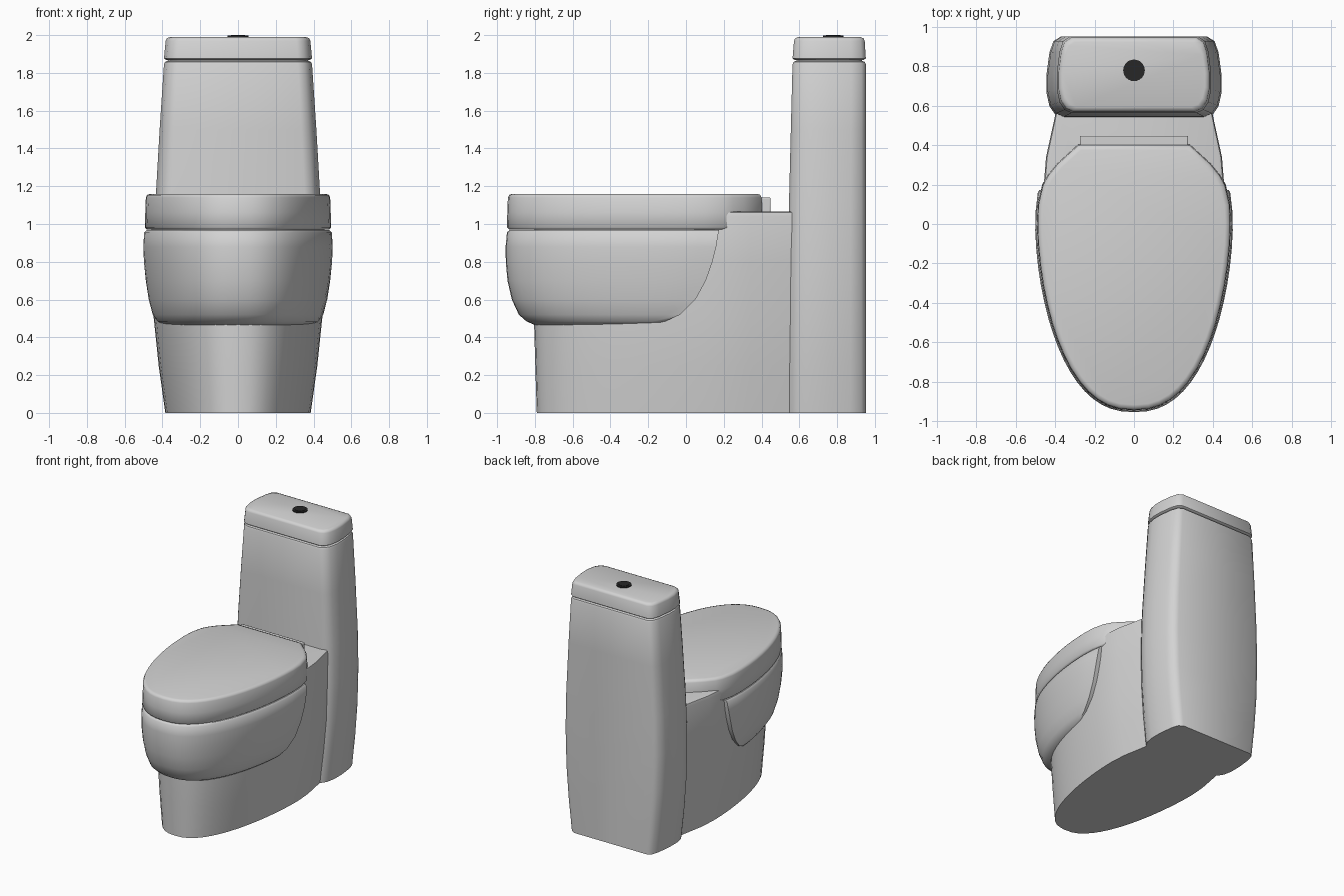
import bpy, bmesh, math

cube = bpy.data.objects.get("Cube")
if cube:
    bpy.data.objects.remove(cube, do_unlink=True)


def material(name, level, roughness):
    m = bpy.data.materials.new(name)
    m.use_nodes = True
    colour = (level, level, level, 1)
    m.diffuse_color = colour
    bsdf = m.node_tree.nodes["Principled BSDF"]
    bsdf.inputs["Base Color"].default_value = colour
    bsdf.inputs["Roughness"].default_value = roughness
    return m


ceramic = material("white ceramic", 0.65, 0.4)
dark = material("dark button", 0.02, 0.5)


def finish(obj, mat, angle=35):
    obj.data.materials.append(mat)
    bpy.ops.object.select_all(action='DESELECT')
    obj.select_set(True)
    bpy.context.view_layer.objects.active = obj
    bpy.ops.object.shade_smooth_by_angle(angle=math.radians(angle))


def loft(name, rings, mat=ceramic, angle=35):
    """Skin mirrored half outlines; each ring is (z, half outline)."""
    bm = bmesh.new()
    loops = []
    for z, half in rings:
        other = [(-x, y) for x, y in reversed(half) if x > 1e-5]
        loops.append([bm.verts.new((x, y, z)) for x, y in half + other])
    for a, b in zip(loops, loops[1:]):
        n = len(a)
        for i in range(n):
            j = (i + 1) % n
            bm.faces.new((a[i], a[j], b[j], b[i]))
    bm.faces.new(loops[0][::-1])
    bm.faces.new(loops[-1])
    bmesh.ops.recalc_face_normals(bm, faces=bm.faces)
    mesh = bpy.data.meshes.new(name)
    bm.to_mesh(mesh)
    bm.free()
    obj = bpy.data.objects.new(name, mesh)
    bpy.context.collection.objects.link(obj)
    finish(obj, mat, angle)
    return obj


def nose(u):
    """Half width of the rounded front, u from 0 (widest) to 1 (tip)."""
    return max(0.0, 1 - u ** 1.8) ** 0.42


def front_arc(width, y_wide, y_tip, n=14):
    pts = []
    for k in range(n + 1):
        u = math.cos(math.pi / 2 * k / n)
        x = 0.0 if k == 0 else width * nose(u)
        pts.append((x, y_wide + (y_tip - y_wide) * u))
    return pts


# Pedestal, flaring upwards and running back into the tank
def pedestal_half(width, tip):
    return front_arc(width, 0.2, tip) + [(width * 0.975, 0.34), (width * 0.87, 0.56)]


loft("pedestal", [(z, pedestal_half(w, t)) for z, w, t in [
    (0, 0.385, -0.79), (0.25, 0.42, -0.798), (0.5, 0.446, -0.805),
    (0.8, 0.456, -0.805), (1.04, 0.458, -0.8), (1.06, 0.452, -0.795),
    (1.066, 0.437, -0.78)]])


# Bowl, bulging out of the pedestal with a curved rear edge
def bowl_half(width, tip, end, n=18):
    pts = []
    for k in range(n + 1):
        y = tip + (end - tip) * (1 - math.cos(math.pi / 2 * k / n))
        x = width * (nose(y / tip) if y < 0 else 1 - 1.05 * y * y)
        pts.append((0.0 if k == 0 else x, y))
    return pts


loft("bowl", [(z, bowl_half(w, t, e)) for z, w, t, e in [
    (0.465, 0.405, -0.8, -0.2), (0.485, 0.432, -0.845, -0.11),
    (0.52, 0.452, -0.885, -0.03), (0.6, 0.473, -0.922, 0.05),
    (0.7, 0.488, -0.945, 0.105), (0.8, 0.499, -0.954, 0.14),
    (0.88, 0.502, -0.955, 0.16), (0.955, 0.497, -0.948, 0.172),
    (0.967, 0.485, -0.935, 0.172)]], angle=45)


# Closed seat lid with a straight rear edge
def seat_half(inset):
    w = 0.493 - inset
    rear = [(0.992, 0.1), (0.945, 0.2), (0.89, 0.25), (0.79, 0.31), (0.58, 0.405)]
    return front_arc(w, 0, inset - 0.948) + [(w * x, y - inset * y / 0.405) for x, y in rear]


loft("seat_lid", [(z, seat_half(i)) for z, i in [
    (0.97, 0.012), (0.982, 0), (1.06, 0.002), (1.14, 0.005),
    (1.154, 0.012), (1.16, 0.03)]], angle=50)

# Hinge bar behind the seat
bpy.ops.mesh.primitive_cube_add(size=1, location=(0, 0.418, 1.095))
hinge = bpy.context.object
hinge.name = "hinge_bar"
hinge.scale = (0.55, 0.06, 0.09)
bpy.ops.object.transform_apply(location=False, rotation=False, scale=True)
bevel = hinge.modifiers.new("soft edges", 'BEVEL')
bevel.width = 0.006
bevel.segments = 2
finish(hinge, ceramic)

# Tank plan: wide in the middle with eased corners
TANK = [(0, 0), (0.81, 0), (0.9, 0.04), (0.965, 0.14), (1, 0.31), (1, 0.52),
        (0.965, 0.8), (0.92, 0.94), (0.83, 1), (0, 1)]


def tank_half(width, front, back):
    return [(x * width, front + (back - front) * v) for x, v in TANK]


loft("tank", [(z, tank_half(w, f, b)) for z, w, f, b in [
    (0, 0.385, 0.535, 0.953), (0.25, 0.415, 0.535, 0.953),
    (0.5, 0.436, 0.537, 0.953), (0.8, 0.445, 0.54, 0.953),
    (1.1, 0.438, 0.545, 0.953), (1.5, 0.415, 0.555, 0.953),
    (1.845, 0.392, 0.564, 0.952), (1.858, 0.387, 0.569, 0.947),
    (1.864, 0.372, 0.584, 0.932), (1.872, 0.37, 0.586, 0.93)]], angle=45)

# Tank lid
loft("tank_lid", [(z, tank_half(w, f, b)) for z, w, f, b in [
    (1.868, 0.38, 0.575, 0.94), (1.877, 0.392, 0.564, 0.952),
    (1.97, 0.383, 0.572, 0.946), (1.983, 0.377, 0.578, 0.94),
    (1.99, 0.36, 0.594, 0.924)]], angle=45)

# Flush button: a ring with a smaller raised centre
for name, radius, top in (("button_ring", 0.055, 1.997), ("button_centre", 0.038, 2.0)):
    bpy.ops.mesh.primitive_cylinder_add(vertices=24, radius=radius, depth=top - 1.98,
                                        location=(0, 0.78, (top + 1.98) / 2))
    bpy.context.object.name = name
    finish(bpy.context.object, dark)
